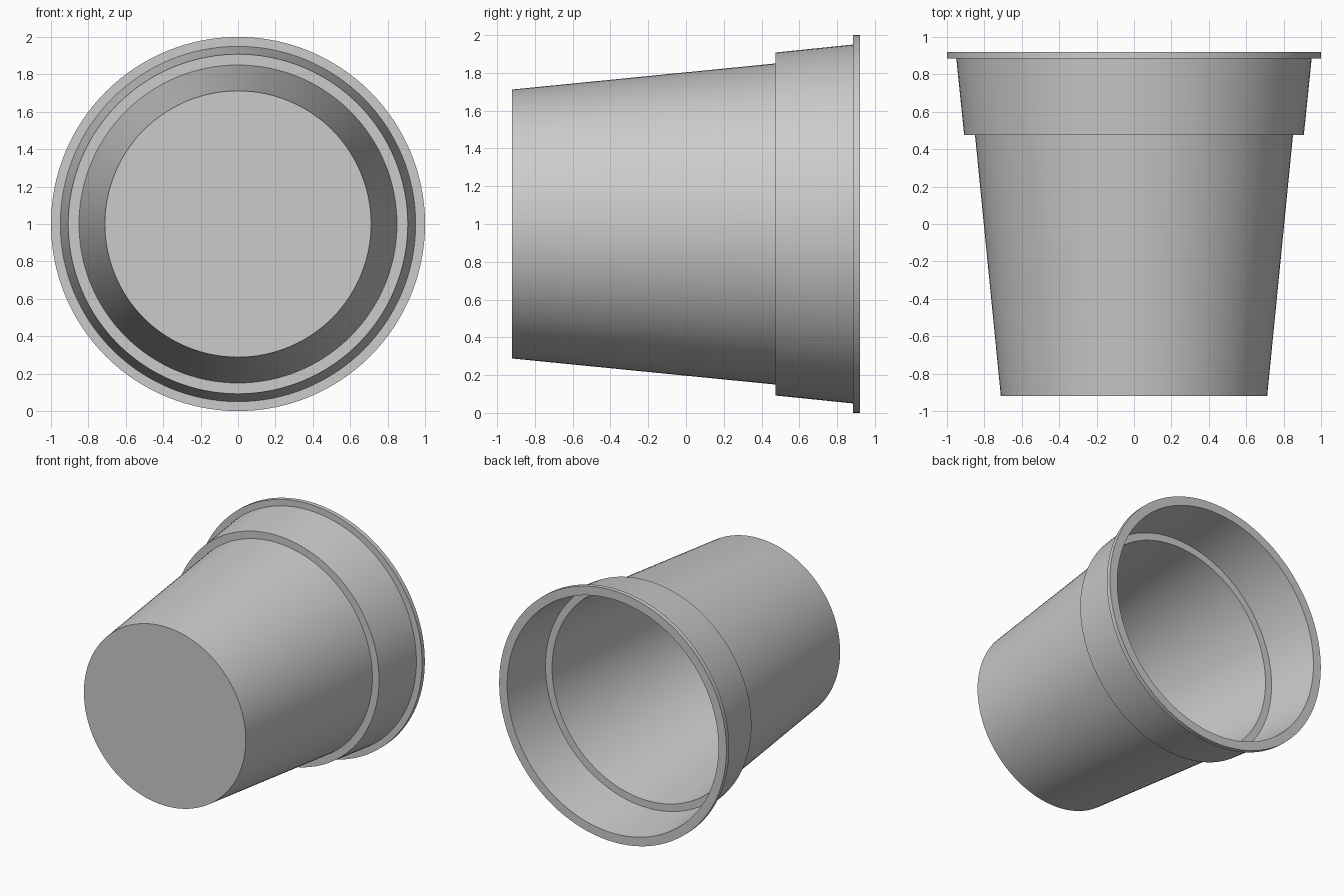
import bpy
import bmesh
import math

cube = bpy.data.objects.get("Cube")
if cube:
    bpy.data.objects.remove(cube, do_unlink=True)

# Plain grey plastic
grey = bpy.data.materials.new("grey_plastic")
grey.use_nodes = True
colour = (0.6, 0.6, 0.6, 1.0)
grey.diffuse_color = colour
grey.node_tree.nodes["Principled BSDF"].inputs["Base Color"].default_value = colour

WALL = 0.02
SEGMENTS = 128

# Pot lying on its side: (radius, position along y)
outer = [(0, -0.92), (0.712, -0.92), (0.85, 0.475), (0.908, 0.475),
         (0.95, 0.885), (1.0, 0.885), (1.0, 0.92)]
inner = [(0.95 - WALL, 0.92), (0.91 - WALL, 0.475 + WALL),
         (0.852 - WALL, 0.475 + WALL), (0.714 - WALL, -0.92 + WALL),
         (0, -0.92 + WALL)]


def lathe(name, profile, material):
    """Turn a profile around the y axis at height 1."""
    bm = bmesh.new()
    verts = [bm.verts.new((r, y, 1)) for r, y in profile]
    edges = [bm.edges.new(pair) for pair in zip(verts, verts[1:])]
    bmesh.ops.spin(bm, geom=verts + edges, cent=(0, 0, 1), axis=(0, 1, 0),
                   angle=math.tau, steps=SEGMENTS, use_merge=True)
    bmesh.ops.remove_doubles(bm, verts=bm.verts[:], dist=0.0001)
    bmesh.ops.recalc_face_normals(bm, faces=bm.faces[:])
    mesh = bpy.data.meshes.new(name)
    bm.to_mesh(mesh)
    bm.free()
    mesh.materials.append(material)
    obj = bpy.data.objects.new(name, mesh)
    bpy.context.collection.objects.link(obj)
    return obj


# Tapered body, stepped collar and flat lip in one shell
pot = lathe("pot_shell", outer + inner, grey)
bpy.ops.object.select_all(action="DESELECT")
pot.select_set(True)
bpy.context.view_layer.objects.active = pot
bpy.ops.object.shade_smooth_by_angle(angle=math.radians(30))
